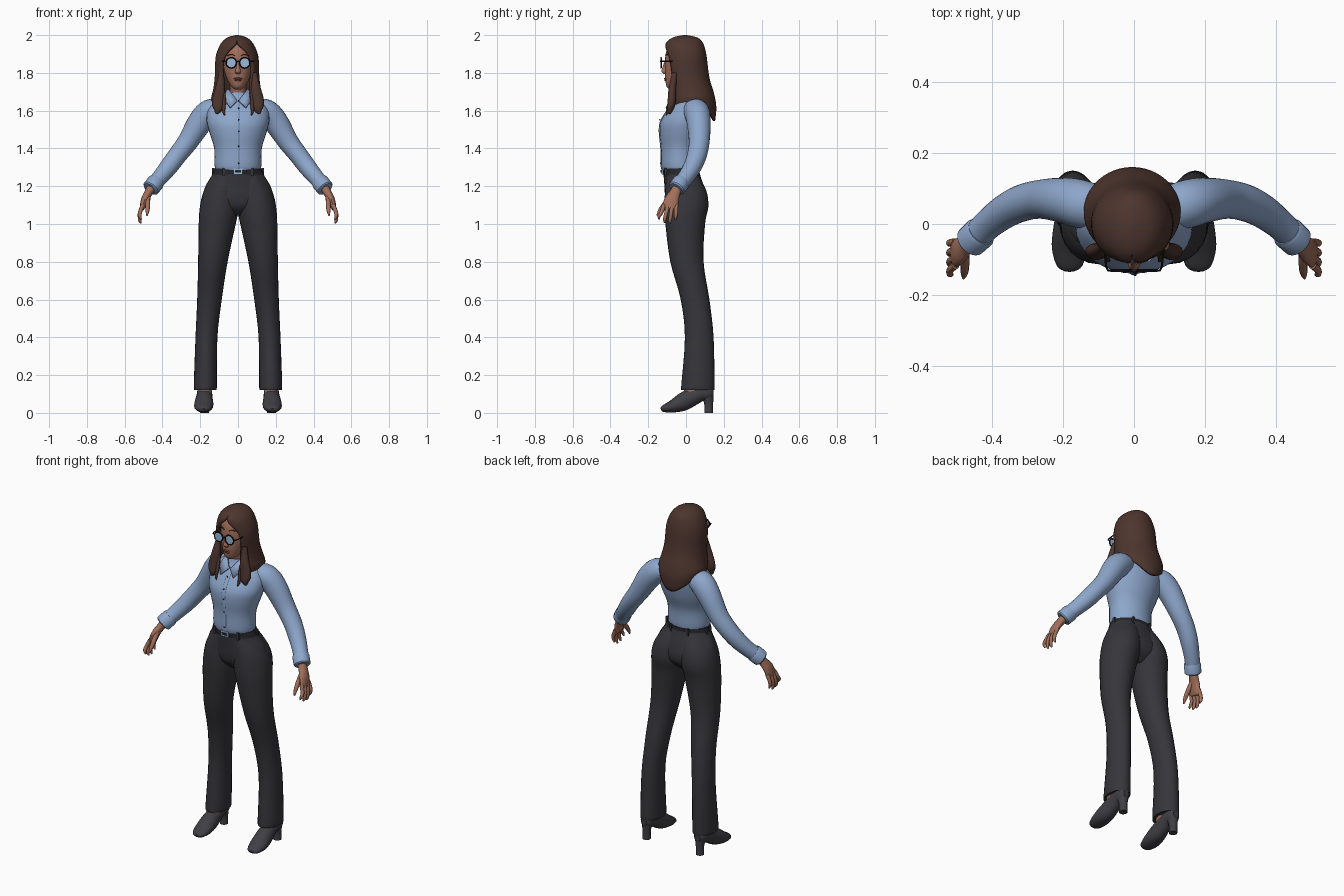
import bpy, bmesh, math
from mathutils import Vector


def material(name, rgb):
    m = bpy.data.materials.new(name)
    m.diffuse_color = (*rgb, 1)
    return m


SKIN = material("skin", (0.36, 0.16, 0.105))
HAIR = material("brown hair", (0.075, 0.036, 0.027))
SHIRT = material("blue cotton", (0.27, 0.385, 0.60))
PANTS = material("charcoal cloth", (0.037, 0.036, 0.043))
BELT = material("belt leather", (0.018, 0.018, 0.023))
SHOE = material("shoe leather", (0.05, 0.05, 0.058))
FRAME = material("black frame", (0.008, 0.008, 0.01))
LENS = material("pale blue lens", (0.33, 0.5, 0.72))
LIP = material("lip", (0.25, 0.085, 0.07))


def finish(name, bm, mat):
    bmesh.ops.recalc_face_normals(bm, faces=bm.faces)
    me = bpy.data.meshes.new(name)
    bm.to_mesh(me)
    bm.free()
    ob = bpy.data.objects.new(name, me)
    bpy.context.collection.objects.link(ob)
    me.materials.append(mat)
    return ob


def smooth_path(secs, sub):
    """Catmull-Rom through tuples of any length."""
    out = []
    for i in range(len(secs) - 1):
        p0, p1, p2, p3 = (secs[min(max(i + k, 0), len(secs) - 1)] for k in (-1, 0, 1, 2))
        for j in range(sub):
            t = j / sub
            out.append(tuple(b + 0.5 * t * (c - a + t * (2 * a - 5 * b + 4 * c - d + t * (3 * (b - c) + d - a)))
                             for a, b, c, d in zip(p0, p1, p2, p3)))
    return out + [secs[-1]]


def loft(name, mat, secs, n=20, sub=4, flat=False, up=(0, 1, 0), s=1):
    """Skin ellipses (x, y, z, width radius, depth radius) along a path; depth lies along up."""
    rows = smooth_path([(c[0] * s,) + tuple(c[1:]) for c in secs], sub)
    pts = [Vector(r[:3]) for r in rows]
    bm = bmesh.new()
    rings = []
    for i, r in enumerate(rows):
        t = Vector((0, 0, 1)) if flat else (pts[min(i + 1, len(pts) - 1)] - pts[max(i - 1, 0)]).normalized()
        a = Vector(up)
        a = (a - a.dot(t) * t).normalized()
        b = a.cross(t)
        w, d = max(r[3], 0.001), max(r[4], 0.001)
        rings.append([bm.verts.new(pts[i] + b * w * math.cos(k * math.tau / n) + a * d * math.sin(k * math.tau / n))
                      for k in range(n)])
    for p, q in zip(rings, rings[1:]):
        for k in range(n):
            bm.faces.new((p[k], p[(k + 1) % n], q[(k + 1) % n], q[k]))
    bm.faces.new(rings[0])
    bm.faces.new(rings[-1])
    return finish(name, bm, mat)


def ball(name, mat, loc, size):
    bm = bmesh.new()
    bmesh.ops.create_uvsphere(bm, u_segments=12, v_segments=8, radius=1)
    for v in bm.verts:
        v.co = Vector(a * b + c for a, b, c in zip(v.co, size, loc))
    return finish(name, bm, mat)


def box(name, mat, loc, size):
    bm = bmesh.new()
    bmesh.ops.create_cube(bm, size=1)
    for v in bm.verts:
        v.co = Vector(a * b + c for a, b, c in zip(v.co, size, loc))
    return finish(name, bm, mat)


# Shirt body with front placket and buttons
torso = [(0, -.03, 1.28, .116, .092), (0, -.032, 1.31, .124, .099), (0, -.03, 1.40, .126, .102),
         (0, -.02, 1.48, .150, .120), (0, -.010, 1.54, .165, .125), (0, .012, 1.60, .162, .112),
         (0, .022, 1.64, .135, .092), (0, .02, 1.67, .09, .07), (0, .012, 1.695, .055, .054)]
loft("shirt_body", SHIRT, torso, n=32, flat=True)
front = [(0, c[1] - c[4], c[2]) for c in torso[:7]]
loft("shirt_placket", SHIRT, [p + (.011, .004) for p in front], n=8)
for p in smooth_path(front, 2)[2::2]:
    ball("shirt_button", BELT, (.003, p[1] - .004, p[2] + .012), (.004, .003, .004))

# Trouser seat, belt, buckle and belt loops
loft("trouser_seat", PANTS, [(0, 0, 1.045, .06, .05), (0, .0, 1.09, .17, .095), (0, -.002, 1.14, .188, .108),
     (0, -.01, 1.20, .172, .104), (0, -.02, 1.25, .143, .098), (0, -.028, 1.295, .121, .093)], n=32, flat=True)
loft("belt", BELT, [(0, -.026, 1.262, .137, .098), (0, -.028, 1.293, .125, .097)], n=32, sub=1, flat=True)
box("belt_buckle", LENS, (0, -.127, 1.279), (.05, .008, .032))
box("buckle_centre", BELT, (0, -.132, 1.279), (.03, .004, .014))
for deg in (35, 100, 155, 205, 260, 325):
    a = math.radians(deg)
    box("belt_loop", PANTS, (.133 * math.sin(a), -.027 - .099 * math.cos(a), 1.276), (.013, .013, .042))

# Neck, head, nose, mouth
loft("neck", SKIN, [(0, .02, 1.63, .052, .05), (0, .008, 1.70, .044, .046), (0, -.01, 1.77, .046, .05)], flat=True)
loft("head", SKIN, [(0, -.066, 1.712, .016, .02), (0, -.057, 1.728, .036, .046), (0, -.037, 1.77, .060, .073),
     (0, -.022, 1.82, .075, .089), (0, -.014, 1.87, .080, .097), (0, -.01, 1.92, .075, .093),
     (0, -.01, 1.955, .057, .07), (0, -.01, 1.975, .02, .03)], n=28, flat=True)
loft("nose", SKIN, [(0, -.106, 1.865, .008, .006), (0, -.114, 1.825, .011, .012), (0, -.116, 1.806, .016, .014),
     (0, -.109, 1.793, .010, .006)], n=12, flat=True)
ball("upper_lip", LIP, (0, -.108, 1.770), (.024, .008, .005))
ball("lower_lip", LIP, (0, -.107, 1.762), (.020, .008, .006))

# Long hair: a shell that is open around the face, with a pointed back hem
hair = [(2.0, -.005, .008, .01, 0, 0), (1.987, -.005, .052, .066, 0, 0), (1.955, -.008, .086, .100, 4, 0),
        (1.90, -.003, .110, .110, 33, 0), (1.85, 0, .116, .114, 43, 0), (1.80, .006, .117, .114, 43, 0),
        (1.75, .014, .121, .116, 38, 0), (1.70, .025, .128, .124, 35, .2), (1.65, .033, .137, .128, 33, .6),
        (1.60, .036, .131, .118, 34, 1)]
bm = bmesh.new()
rings = []
for z, cy, rx, ry, gap, dip in smooth_path(hair, 3):
    g = math.radians(max(gap, 0))
    ring = []
    for k in range(41):
        t = g + (math.tau - 2 * g) * k / 40
        c = math.cos(t)
        drop = dip * (.03 - (.085 if c < 0 else .05) * abs(c) ** 3)
        ring.append(bm.verts.new((-.005 + rx * math.sin(t), cy - ry * c, z + drop)))
    rings.append(ring)
for p, q in zip(rings, rings[1:]):
    for k in range(40):
        bm.faces.new((p[k], p[k + 1], q[k + 1], q[k]))
bm.faces.new(rings[0])
bmesh.ops.remove_doubles(bm, verts=bm.verts, dist=.0004)
hair_ob = finish("long_hair", bm, HAIR)
mod = hair_ob.modifiers.new("thickness", "SOLIDIFY")
mod.thickness = .014
mod.offset = -1

# Glasses bridge
loft("glasses_bridge", FRAME, [(-.012, -.133, 1.857, .003, .003), (0, -.135, 1.862, .003, .003),
     (.012, -.133, 1.857, .003, .003)], n=8)

for s, side in ((1, "left"), (-1, "right")):
    # Sleeve and cuff
    loft(side + "_sleeve", SHIRT, [(.09, .04, 1.605, .05, .06), (.145, .055, 1.595, .067, .068),
         (.198, .067, 1.543, .066, .064), (.265, .07, 1.437, .055, .055), (.32, .058, 1.365, .050, .052),
         (.365, .035, 1.305, .048, .048), (.41, .001, 1.25, .043, .043), (.442, -.03, 1.213, .041, .041)], n=24, s=s)
    loft(side + "_cuff", SHIRT, [(.431, -.021, 1.226, .043, .043), (.436, -.026, 1.220, .047, .047),
         (.461, -.049, 1.189, .046, .046), (.464, -.052, 1.185, .040, .040)], n=24, sub=1, s=s)
    # Hand with fingers and thumb
    loft(side + "_palm", SKIN, [(.452, -.042, 1.20, .025, .026), (.474, -.058, 1.165, .022, .029),
         (.493, -.075, 1.13, .020, .038), (.505, -.085, 1.09, .015, .040), (.508, -.088, 1.077, .009, .034)], n=16, s=s)
    for i, z_tip in enumerate((1.025, 1.006, 1.003, 1.02)):
        y = -.117 + .022 * i
        tip = -.142 + .029 * i
        loft(side + "_finger", SKIN, [(.504, y, 1.10, .011, .011), (.519, (y + tip) / 2, 1.062, .0105, .0105),
             (.520, tip, z_tip + .018, .009, .009), (.513, tip, z_tip, .004, .004)], n=10, s=s)
    loft(side + "_thumb", SKIN, [(.478, -.075, 1.15, .014, .016), (.478, -.108, 1.112, .013, .014),
         (.479, -.136, 1.075, .011, .011), (.482, -.153, 1.045, .004, .004)], n=10, s=s)
    # Trouser leg
    loft(side + "_trouser_leg", PANTS, [(.173, .063, .13, .058, .086), (.173, .063, .145, .061, .088),
         (.167, .070, .40, .058, .076), (.151, .048, .60, .065, .076), (.133, .005, .80, .078, .088),
         (.110, -.004, 1.00, .098, .105), (.098, .002, 1.09, .104, .116), (.088, .000, 1.16, .098, .112),
         (.070, -.01, 1.22, .084, .098), (.06, -.02, 1.27, .06, .08)], n=24, flat=True, s=s)
    # Ankle and high-heeled shoe
    loft(side + "_ankle", SKIN, [(.178, .03, .075, .038, .055), (.176, .04, .12, .036, .05),
         (.173, .055, .2, .035, .045)], n=16, flat=True, s=s)
    loft(side + "_shoe", SHOE, [(.182, -.132, .017, .016, .008), (.182, -.118, .022, .036, .019),
         (.182, -.07, .035, .050, .034), (.180, -.02, .056, .049, .047), (.178, .03, .083, .043, .048),
         (.177, .08, .105, .040, .043), (.177, .125, .108, .035, .040), (.177, .146, .108, .018, .022)],
         n=20, up=(0, 0, 1), s=s)
    loft(side + "_shoe_heel", SHOE, [(.177, .12, 0, .023, .023), (.177, .12, .05, .023, .024),
         (.177, .112, .095, .032, .034)], n=16, flat=True, s=s)
    # Collar flap
    bm = bmesh.new()
    grid = [(.004, -.078, 1.652), (.042, -.105, 1.615), (.070, -.070, 1.655), (.062, -.005, 1.705), (.048, -.036, 1.712)]
    bm.faces.new([bm.verts.new((x * s, y, z)) for x, y, z in grid])
    bmesh.ops.triangulate(bm, faces=bm.faces)
    flap = finish(side + "_collar", bm, SHIRT)
    mod = flap.modifiers.new("thickness", "SOLIDIFY")
    mod.thickness = .009
    mod.offset = 0
    # Hair locks over the chest
    loft(side + "_hair_lock", HAIR, [(.088, -.06, 1.80, .012, .014), (.094, -.072, 1.72, .026, .02),
         (.104, -.076, 1.65, .034, .022), (.106, -.084, 1.61, .026, .018), (.114, -.088, 1.585, .006, .006)], n=14, s=s)
    loft(side + "_hair_strand", HAIR, [(.078, -.07, 1.72, .008, .010), (.074, -.084, 1.65, .010, .011),
         (.076, -.098, 1.60, .008, .008), (.07, -.104, 1.575, .003, .003)], n=10, s=s)
    # Eyebrow, lens, round frame and temple bar
    loft(side + "_eyebrow", HAIR, [(.016, -.108, 1.892, .002, .003), (.036, -.101, 1.898, .003, .004),
         (.056, -.085, 1.892, .002, .003)], n=8, s=s)
    loft(side + "_lens", LENS, [(.036, -.134, 1.853, .027, .027), (.036, -.130, 1.853, .027, .027)],
         n=24, sub=1, up=(0, 0, 1), s=s)
    bpy.ops.mesh.primitive_torus_add(location=(.036 * s, -.132, 1.853), rotation=(math.pi / 2, 0, 0),
                                     major_segments=28, minor_segments=8, major_radius=.027, minor_radius=.0042)
    rim = bpy.context.object
    rim.name = side + "_glasses_rim"
    rim.data.materials.append(FRAME)
    loft(side + "_temple_bar", FRAME, [(.062, -.132, 1.860, .003, .004), (.074, -.131, 1.861, .003, .004),
         (.079, -.118, 1.861, .003, .004), (.088, -.02, 1.861, .003, .004)], n=8, sub=1, up=(0, 0, 1), s=s)

# Smooth shading with crisp hems and edges
bpy.ops.object.select_all(action='SELECT')
bpy.context.view_layer.objects.active = hair_ob
bpy.ops.object.shade_smooth_by_angle(angle=math.radians(40))
